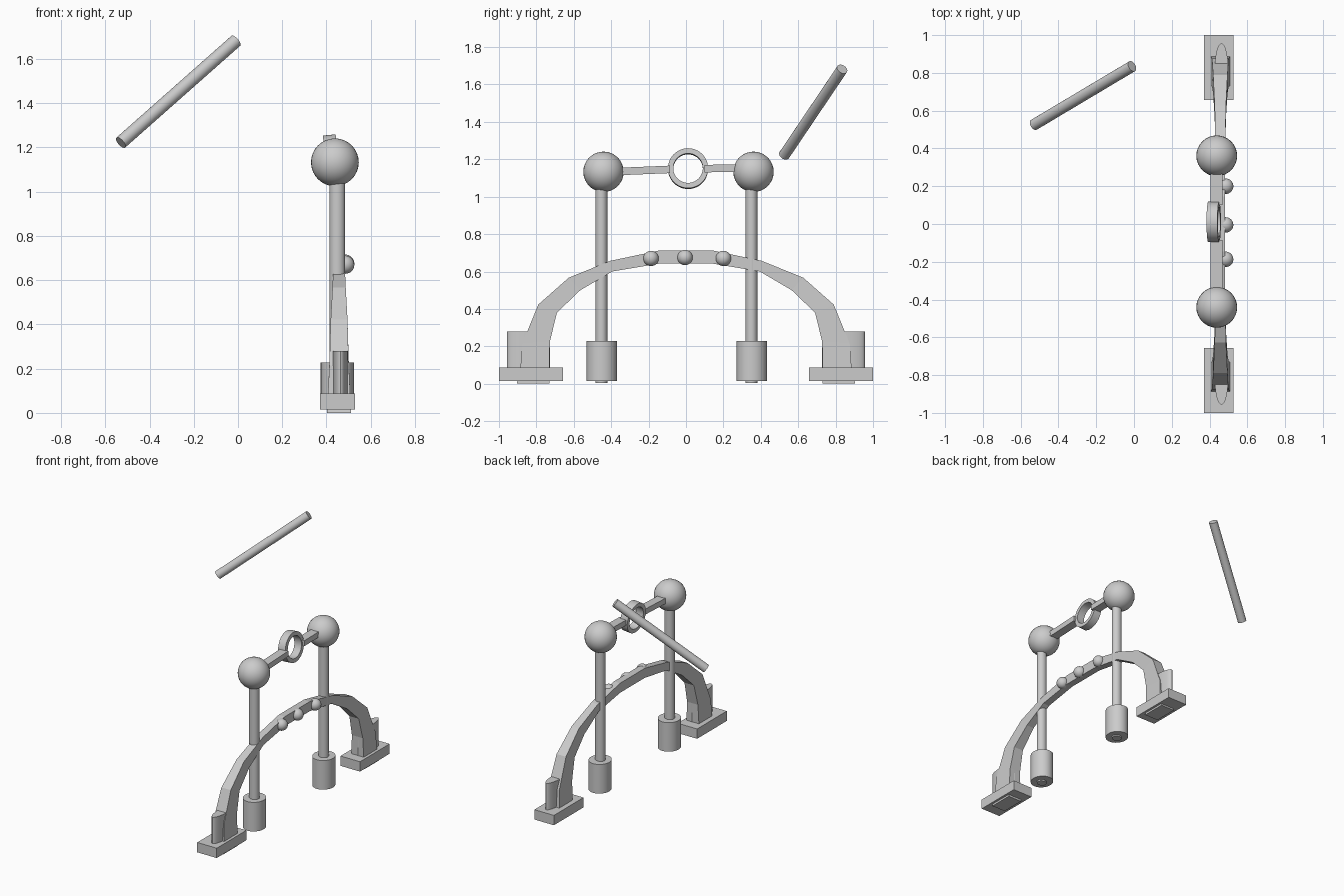
import bpy, math
from mathutils import Vector

if "Cube" in bpy.data.objects:
    bpy.data.objects.remove(bpy.data.objects["Cube"])


def finish(name, smooth=True):
    ob = bpy.context.object
    ob.name = name
    if smooth:
        bpy.ops.object.transform_apply(location=False, rotation=False, scale=True)
        bpy.ops.object.shade_smooth_by_angle(angle=math.radians(35))
    return ob


def box(name, lo, hi):
    lo, hi = Vector(lo), Vector(hi)
    bpy.ops.mesh.primitive_cube_add(size=1, location=(lo + hi) / 2)
    bpy.context.object.scale = hi - lo
    return finish(name, False)


def pillar(name, x, y, z0, z1, rx, ry):
    bpy.ops.mesh.primitive_cylinder_add(vertices=32, radius=1, depth=z1 - z0,
                                        location=(x, y, (z0 + z1) / 2))
    bpy.context.object.scale = (rx, ry, 1)
    return finish(name)


def ball(name, loc, r):
    bpy.ops.mesh.primitive_uv_sphere_add(segments=32, ring_count=16, radius=r, location=loc)
    return finish(name)


def rod(name, a, b, r):
    a, b = Vector(a), Vector(b)
    bpy.ops.mesh.primitive_cylinder_add(vertices=32, radius=r, depth=(b - a).length,
                                        location=(a + b) / 2)
    bpy.context.object.rotation_euler = (b - a).to_track_quat('Z', 'Y').to_euler()
    return finish(name)


def mesh(name, verts, faces):
    me = bpy.data.meshes.new(name)
    me.from_pydata(verts, [], faces)
    me.update()
    ob = bpy.data.objects.new(name, me)
    bpy.context.collection.objects.link(ob)
    return ob


def strip(name, sections, closed=False):
    """Loft four-cornered sections into a solid or a closed loop."""
    n = len(sections)
    verts = [p for s in sections for p in s]
    faces = []
    for i in range(n if closed else n - 1):
        j = (i + 1) % n
        for k in range(4):
            m = (k + 1) % 4
            faces.append((4 * i + k, 4 * i + m, 4 * j + m, 4 * j + k))
    if not closed:
        faces += [(3, 2, 1, 0), tuple(range(4 * n - 4, 4 * n))]
    ob = mesh(name, verts, faces)
    bpy.context.view_layer.objects.active = ob
    ob.select_set(True)
    bpy.ops.object.mode_set(mode='EDIT')
    bpy.ops.mesh.select_all(action='SELECT')
    bpy.ops.mesh.normals_make_consistent(inside=False)
    bpy.ops.object.mode_set(mode='OBJECT')
    ob.select_set(False)
    return ob


# Faceted arch: outer y, outer z, inner y, inner z, half width
AX = 0.457
half = [(0.905, 0.0, 0.73, 0.0, 0.055),
        (0.885, 0.09, 0.73, 0.09, 0.05),
        (0.875, 0.215, 0.728, 0.225, 0.044),
        (0.79, 0.423, 0.69, 0.38, 0.038),
        (0.627, 0.567, 0.565, 0.50, 0.030),
        (0.405, 0.657, 0.395, 0.60, 0.026),
        (0.145, 0.712, 0.145, 0.642, 0.025)]
path = half + [(-a, b, -c, d, w) for a, b, c, d, w in reversed(half)]
strip("arch", [[(AX - w, a, b), (AX + w, a, b), (AX + w, c, d), (AX - w, c, d)]
               for a, b, c, d, w in path])

# Foot plates and oval stubs at both ends of the arch
for s, side in ((-1, "near"), (1, "far")):
    box(f"foot_plate_{side}", (0.37, min(s, s * 0.657), 0.015),
        (0.528, max(s, s * 0.657), 0.087))
    pillar(f"foot_stub_{side}", 0.463, s * 0.842, 0.05, 0.28, 0.034, 0.114)

# Posts with sockets and ball tops
for y, side in ((-0.452, "near"), (0.35, "far")):
    pillar(f"post_{side}", 0.449, y, 0.005, 1.12, 0.035, 0.032)
    pillar(f"post_socket_{side}", 0.449, y + 0.002, 0.015, 0.228, 0.075, 0.081)
    ball(f"post_ball_{side}", (0.438, y + 0.011, 1.133), 0.108)

# Studs on the arch
for i, (y, z) in enumerate(((-0.187, 0.67), (-0.005, 0.675), (0.2, 0.67))):
    ball(f"arch_stud_{i + 1}", (0.485, y, z), 0.041)

# Flat bar in two halves, meeting the ring
for name, pts in (("bar_near", ((-0.40, 1.133), (-0.085, 1.146))),
                  ("bar_far", ((0.10, 1.15), (0.32, 1.154)))):
    strip(name, [[(0.405, y, z - 0.02), (0.468, y, z - 0.02),
                  (0.468, y, z + 0.02), (0.405, y, z + 0.02)] for y, z in pts])

# Slightly leaning ring
secs = []
for i in range(48):
    a = math.tau * i / 48
    c, s = math.cos(a), math.sin(a)
    secs.append([(x, r * c, r * s) for x, r in
                 ((-0.029, 0.107), (0.029, 0.107), (0.029, 0.079), (-0.029, 0.079))])
ring = strip("ring", secs, True)
ring.location = (0.422, 0.011, 1.15)
ring.rotation_euler = (0, math.radians(-5), 0)
bpy.context.view_layer.objects.active = ring
ring.select_set(True)
bpy.ops.object.shade_smooth_by_angle(angle=math.radians(35))

# Loose stick floating above
rod("stick", (-0.53, 0.525, 1.222), (-0.01, 0.835, 1.682), 0.03)
